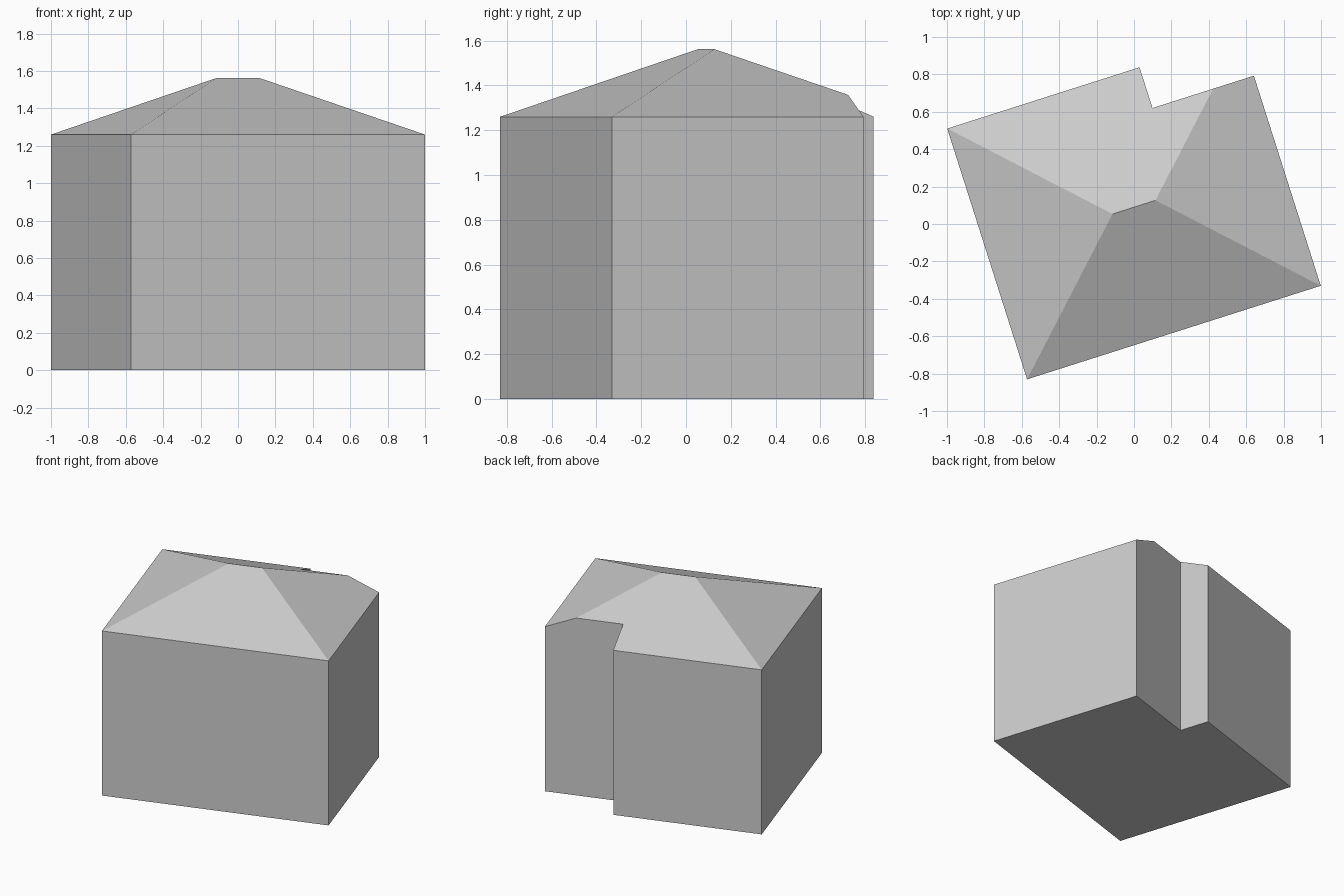
import bpy
from math import atan2
from mathutils import Matrix, Vector

cube = bpy.data.objects.get("Cube")
if cube:
    bpy.data.objects.remove(cube, do_unlink=True)

# One plain grey for the whole building
grey = bpy.data.materials.new("plain grey")
grey.use_nodes = True
color = (0.6, 0.6, 0.6, 1)
grey.diffuse_color = color
grey.node_tree.nodes["Principled BSDF"].inputs["Base Color"].default_value = color

# Building sizes in its own axes, before it is turned on the plot
HX, HY = 0.824, 0.7035            # half width and half depth
EAVES, RIDGE = 1.26, 1.562
NOTCH_X, NOTCH_Y = 0.255, 0.475   # inner corner of the recess
PLACE = Matrix.Translation((0, 0.09, 0)) @ Matrix.Rotation(atan2(0.5, 1.57), 4, "Z")


def roof_point(x, y):
    """Point on the hipped roof, rising evenly from the nearest eave."""
    inset = min(HX - abs(x), HY - abs(y))
    return Vector((x, y, EAVES + (RIDGE - EAVES) * inset / HY))


def add_part(name, polygons):
    points = []
    faces = []
    for polygon in polygons:
        for p in polygon:
            if p not in points:
                points.append(p)
        faces.append([points.index(p) for p in polygon])
    mesh = bpy.data.meshes.new(name)
    mesh.from_pydata([PLACE @ p for p in points], [], faces)
    mesh.materials.append(grey)
    mesh.update()
    obj = bpy.data.objects.new(name, mesh)
    bpy.context.collection.objects.link(obj)
    return obj


# Roof outline, counter-clockwise, with the hip crossing the recess
front_right_corner = roof_point(-HX, -HY)
front_left_corner = roof_point(HX, -HY)
back_left_corner = roof_point(HX, NOTCH_Y)
hip_cut = roof_point(HX - HY + NOTCH_Y, NOTCH_Y)
inner_corner = roof_point(NOTCH_X, NOTCH_Y)
recess_end = roof_point(NOTCH_X, HY)
back_right_corner = roof_point(-HX, HY)
outline = [front_right_corner, front_left_corner, back_left_corner, hip_cut,
           inner_corner, recess_end, back_right_corner]
ridge_right = roof_point(HY - HX, 0)
ridge_left = roof_point(HX - HY, 0)

# Hipped roof
add_part("hipped_roof", [
    [front_right_corner, front_left_corner, ridge_left, ridge_right],
    [front_left_corner, back_left_corner, hip_cut, ridge_left],
    [hip_cut, inner_corner, recess_end, back_right_corner, ridge_right, ridge_left],
    [back_right_corner, front_right_corner, ridge_right],
])


# Walls rise to the roof; the floor closes the bottom
def ground(p):
    return Vector((p.x, p.y, 0))


walls = []
for i, a in enumerate(outline):
    b = outline[(i + 1) % len(outline)]
    if hip_cut not in (a, b):
        walls.append([ground(a), ground(b), b, a])
walls.append([ground(back_left_corner), ground(inner_corner),
              inner_corner, hip_cut, back_left_corner])
add_part("walls", walls)
add_part("floor", [[ground(p) for p in reversed(outline) if p != hip_cut]])
